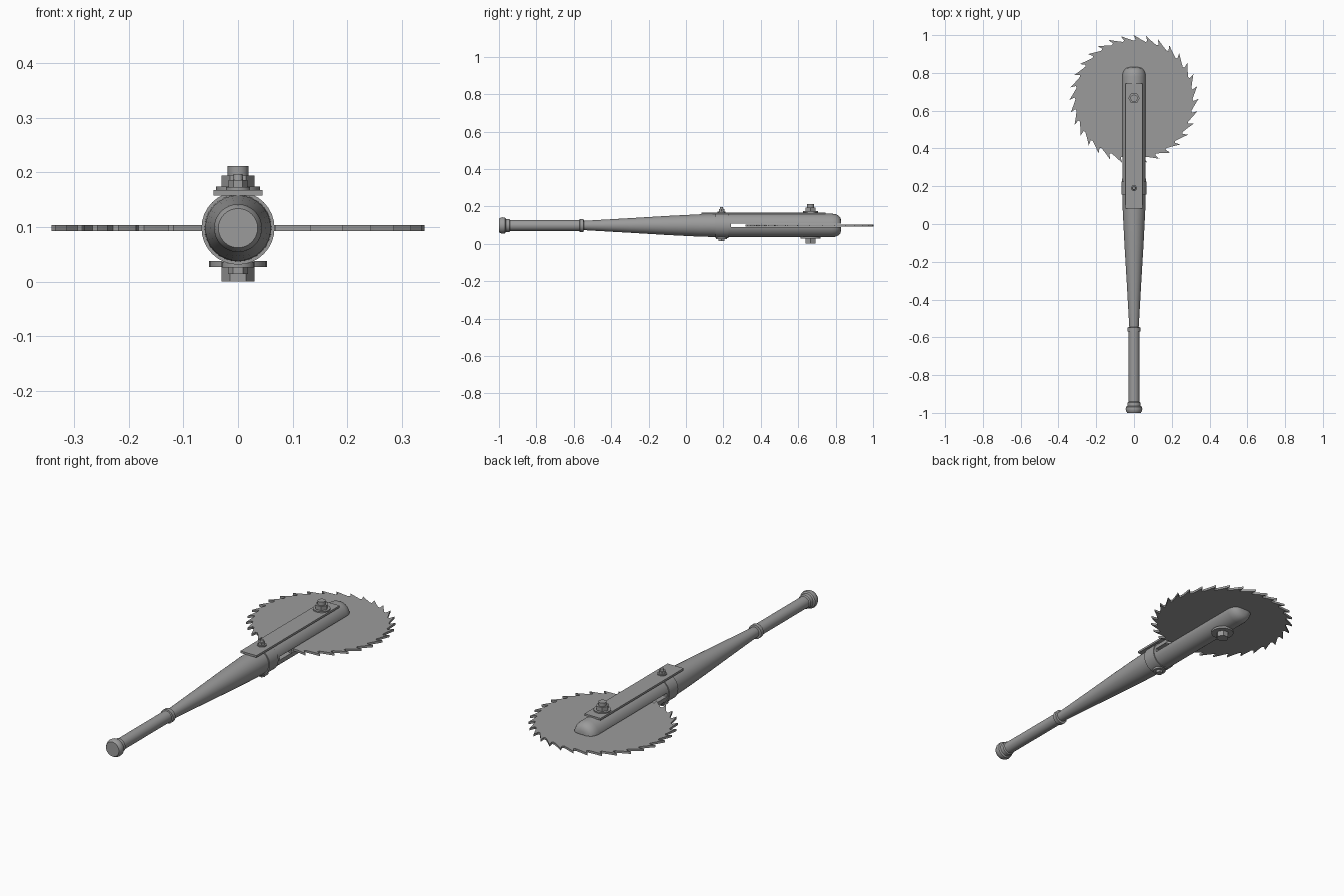
import bpy, bmesh
from math import sin, cos, pi, radians
from mathutils import Matrix

if "Cube" in bpy.data.objects:
    bpy.data.objects.remove(bpy.data.objects["Cube"])

AXIS_Z = 0.098
BLADE_Y = 0.666
STRAP_Y = 0.19

steel = bpy.data.materials.new("plain_grey")
steel.use_nodes = True
GREY = (0.33, 0.33, 0.33, 1)
steel.diffuse_color = GREY
steel.node_tree.nodes["Principled BSDF"].inputs["Base Color"].default_value = GREY


def finish(name, bm, smooth=None):
    """Turn a bmesh into a named grey object."""
    bmesh.ops.recalc_face_normals(bm, faces=bm.faces)
    mesh = bpy.data.meshes.new(name)
    bm.to_mesh(mesh)
    bm.free()
    mesh.materials.append(steel)
    obj = bpy.data.objects.new(name, mesh)
    bpy.context.collection.objects.link(obj)
    if smooth:
        bpy.ops.object.select_all(action="DESELECT")
        obj.select_set(True)
        bpy.context.view_layer.objects.active = obj
        bpy.ops.object.shade_smooth_by_angle(angle=radians(smooth))
    return obj


def lathe(name, profile, sides=32):
    """Revolve (y, radius) points around the long axis, capping both ends."""
    bm = bmesh.new()
    rings = [[bm.verts.new((r * cos(2 * pi * i / sides), y, AXIS_Z + r * sin(2 * pi * i / sides)))
              for i in range(sides)] for y, r in profile]
    for a, b in zip(rings, rings[1:]):
        for i in range(sides):
            j = (i + 1) % sides
            bm.faces.new((a[i], a[j], b[j], b[i]))
    bm.faces.new(rings[0])
    bm.faces.new(rings[-1])
    return finish(name, bm, 35)


def disc(name, y, z0, z1, radius, sides=24, top=None):
    """Upright cylinder, prism or cone between two heights."""
    bm = bmesh.new()
    bmesh.ops.create_cone(bm, cap_ends=True, segments=sides, radius1=radius,
                          radius2=radius if top is None else top, depth=z1 - z0)
    # put a corner on the x axis
    bmesh.ops.rotate(bm, verts=bm.verts, matrix=Matrix.Rotation(pi / 2, 3, "Z"))
    bmesh.ops.translate(bm, verts=bm.verts, vec=(0, y, (z0 + z1) / 2))
    return finish(name, bm, 35 if sides > 6 else None)


def box(name, x, y0, y1, z0, z1):
    bm = bmesh.new()
    bmesh.ops.create_cube(bm, size=1)
    bmesh.ops.scale(bm, verts=bm.verts, vec=(2 * x, y1 - y0, z1 - z0))
    bmesh.ops.translate(bm, verts=bm.verts, vec=(0, (y0 + y1) / 2, (z0 + z1) / 2))
    return finish(name, bm)


# Bat: knob, grip, grip ring, taper, barrel and rounded tip
bat = lathe("bat", [
    (-1.0, 0.036), (-0.99, 0.042), (-0.98, 0.044), (-0.968, 0.042), (-0.963, 0.035),
    (-0.945, 0.034), (-0.94, 0.029), (-0.57, 0.029), (-0.568, 0.035), (-0.548, 0.035),
    (-0.546, 0.025), (-0.3, 0.039), (-0.1, 0.051), (0.08, 0.060), (0.25, 0.063),
    (0.78, 0.063), (0.8, 0.060), (0.815, 0.053), (0.825, 0.042), (0.83, 0.025)])

# Slot sawn through the barrel for the blade
cutter = box("slot_cutter", 0.1, 0.24, 0.9, AXIS_Z - 0.009, AXIS_Z + 0.009)
cutter.hide_render = True
cutter.hide_viewport = True
slot = bat.modifiers.new("slot", "BOOLEAN")
slot.object = cutter
slot.operation = "DIFFERENCE"
slot.solver = "EXACT"

# Collar around the barrel
lathe("collar", [(0.157, 0.06), (0.157, 0.067), (0.226, 0.067), (0.226, 0.06)])

# Circular saw blade with hooked teeth
TEETH = 32
bm = bmesh.new()
outline = []
for t in range(TEETH):
    for step, r in ((0, 0.310), (0.5, 0.322), (1.05, 0.342), (0.85, 0.315)):
        a = 2 * pi * (t + step) / TEETH
        outline.append(bm.verts.new((r * cos(a), BLADE_Y - 0.006 + r * sin(a), AXIS_Z - 0.0055)))
face = bm.faces.new(outline)
extruded = bmesh.ops.extrude_face_region(bm, geom=[face])["geom"]
bmesh.ops.translate(bm, verts=[g for g in extruded if isinstance(g, bmesh.types.BMVert)],
                    vec=(0, 0, 0.011))
finish("saw_blade", bm)

# Top cover plate
box("cover_plate", 0.045, 0.083, 0.745, 0.158, 0.168)

# Main blade bolt with washers and nuts
disc("axle_top_washer", BLADE_Y, 0.166, 0.174, 0.040)
disc("axle_top_nut", BLADE_Y, 0.173, 0.194, 0.030, 6)
disc("axle_bolt_end", BLADE_Y, 0.19, 0.212, 0.019, 16)
disc("axle_bottom_washer", BLADE_Y, 0.027, 0.038, 0.053)
disc("axle_bottom_nut", BLADE_Y, 0.0, 0.028, 0.030, 6)

# Smaller bolt through the collar
disc("collar_top_washer", STRAP_Y, 0.166, 0.173, 0.022)
disc("collar_top_nut", STRAP_Y, 0.172, 0.186, 0.017, 6)
disc("collar_bolt_end", STRAP_Y, 0.184, 0.197, 0.010, 16, 0.008)
disc("collar_bottom_washer", STRAP_Y, 0.026, 0.036, 0.030)
disc("collar_bottom_nut", STRAP_Y, 0.014, 0.027, 0.018, 6)
